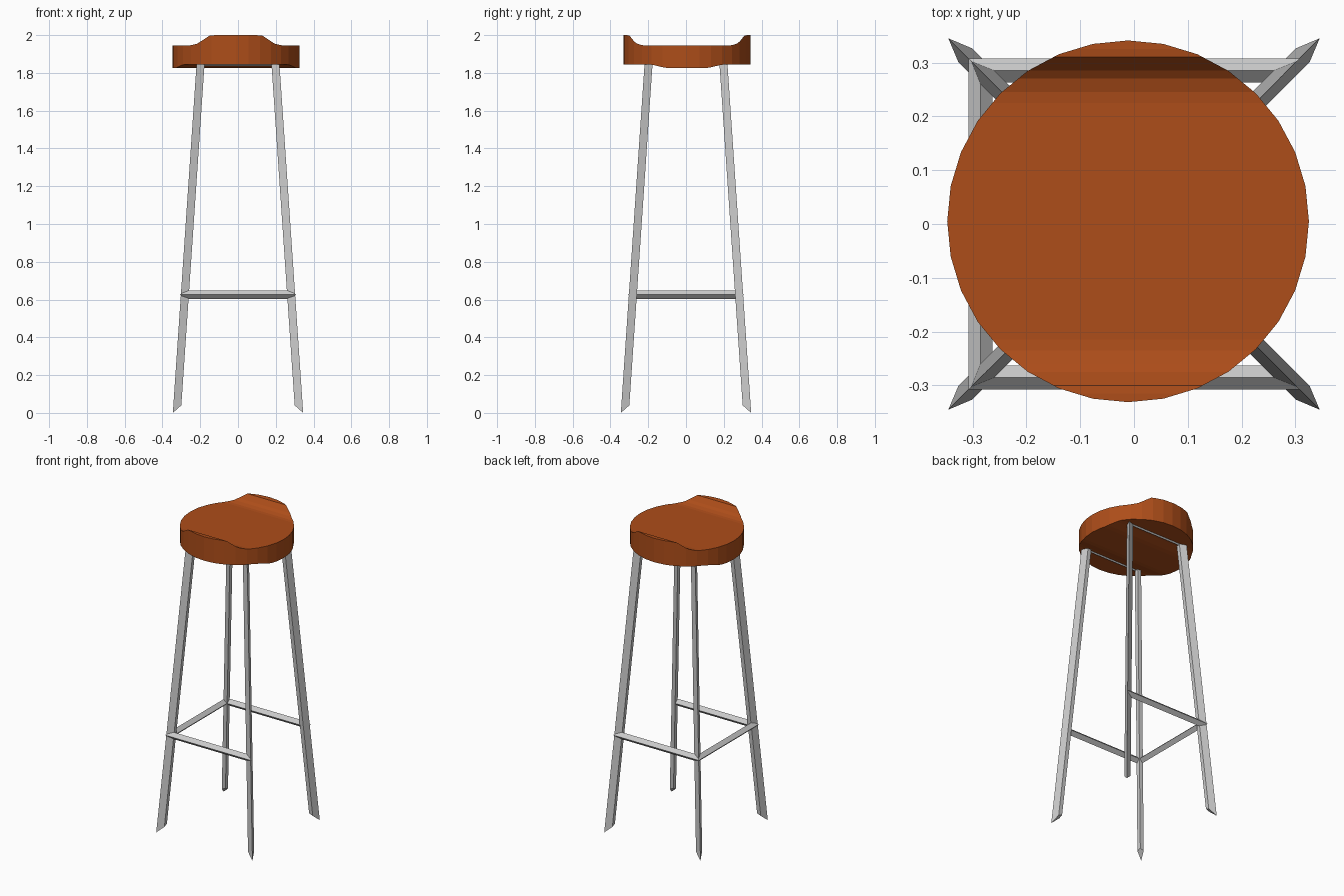
import bpy, bmesh, math

if "Cube" in bpy.data.objects:
    bpy.data.objects.remove(bpy.data.objects["Cube"])


def make_object(name, verts, faces):
    mesh = bpy.data.meshes.new(name)
    mesh.from_pydata(verts, [], faces)
    bm = bmesh.new()
    bm.from_mesh(mesh)
    bmesh.ops.recalc_face_normals(bm, faces=bm.faces)
    bm.to_mesh(mesh)
    bm.free()
    ob = bpy.data.objects.new(name, mesh)
    bpy.context.collection.objects.link(ob)
    return ob


def tube(name, rings):
    """Loft a capped tube through equal-sized rings of points."""
    n = len(rings[0])
    verts = [p for ring in rings for p in ring]
    faces = [(r * n + i, r * n + (i + 1) % n, (r + 1) * n + (i + 1) % n, (r + 1) * n + i)
             for r in range(len(rings) - 1) for i in range(n)]
    faces += [tuple(range(n)), tuple(range(len(verts) - n, len(verts)))]
    return make_object(name, verts, faces)


# Seat: 32-sided disc trimmed by a saddle profile that runs along x
R, CX, CY = 0.336, -0.011, 0.005
circle = [(CX + R * math.cos(math.tau * i / 32), CY + R * math.sin(math.tau * i / 32)) for i in range(32)]
seat = tube("seat", [[(x, y, z) for x, y in circle] for z in (1.7, 2.1)])

top_half = [(0.22, 1.945), (0.24, 1.947), (0.265, 1.955), (0.28, 1.967), (0.305, 1.998), (0.32, 2.0), (0.4, 2.0)]
low_half = [(0.4, 1.845), (0.2, 1.845), (0.17, 1.84), (0.12, 1.828), (0.09, 1.825)]
half = top_half + low_half
profile = half + [(-y, z) for y, z in reversed(half)]
cutter = tube("seat_profile_cutter", [[(x, y + CY, z) for y, z in profile] for x in (-0.5, 0.5)])
cutter.hide_render = True

trim = seat.modifiers.new("saddle", "BOOLEAN")
trim.operation = "INTERSECT"
trim.solver = "EXACT"
trim.object = cutter
bpy.context.view_layer.objects.active = seat
bpy.ops.object.modifier_apply(modifier=trim.name)
bpy.data.objects.remove(cutter)

wood = bpy.data.materials.new("orange_wood")
wood.diffuse_color = (0.42, 0.075, 0.01, 1)
wood.use_nodes = True
wood.node_tree.nodes["Principled BSDF"].inputs["Base Color"].default_value = wood.diffuse_color
seat.data.materials.clear()
seat.data.materials.append(wood)

# Legs: kite section with the sharp edge facing outward, splayed on the diagonal
foot = [(0.345, 0.345, 0.0), (0.30, 0.326, 0.04), (0.30, 0.30, 0.05), (0.326, 0.30, 0.04)]
SLOPE, TOP = 0.068, 1.86
head = [(x - SLOPE * (TOP - z), y - SLOPE * (TOP - z), TOP) for x, y, z in foot]
for fb, sy in (("front", -1), ("back", 1)):
    for lr, sx in (("left", -1), ("right", 1)):
        tube(f"{fb}_{lr}_leg", [[(x * sx, y * sy, z) for x, y, z in ring] for ring in (foot, head)])


# Diamond section mitred at a corner of a square frame
def corner_ring(sx, sy, centre, z, r):
    pts = [(centre + r, 0), (centre, r), (centre - r, 0), (centre, -r)]
    return [(sx * d, sy * d, z + h) for d, h in pts]


# Footrest: one mitred rail round the front, left and back, open on the right
tube("footrest", [corner_ring(sx, sy, 0.285, 0.626, 0.0225)
                  for sx, sy in ((1, -1), (-1, -1), (-1, 1), (1, 1))])

# Rails joining the leg tops, mostly sunk in the seat
for fb, sy in (("front", -1), ("back", 1)):
    tube(f"{fb}_top_rail", [corner_ring(sx, sy, 0.198, 1.857, 0.02) for sx in (-1, 1)])
